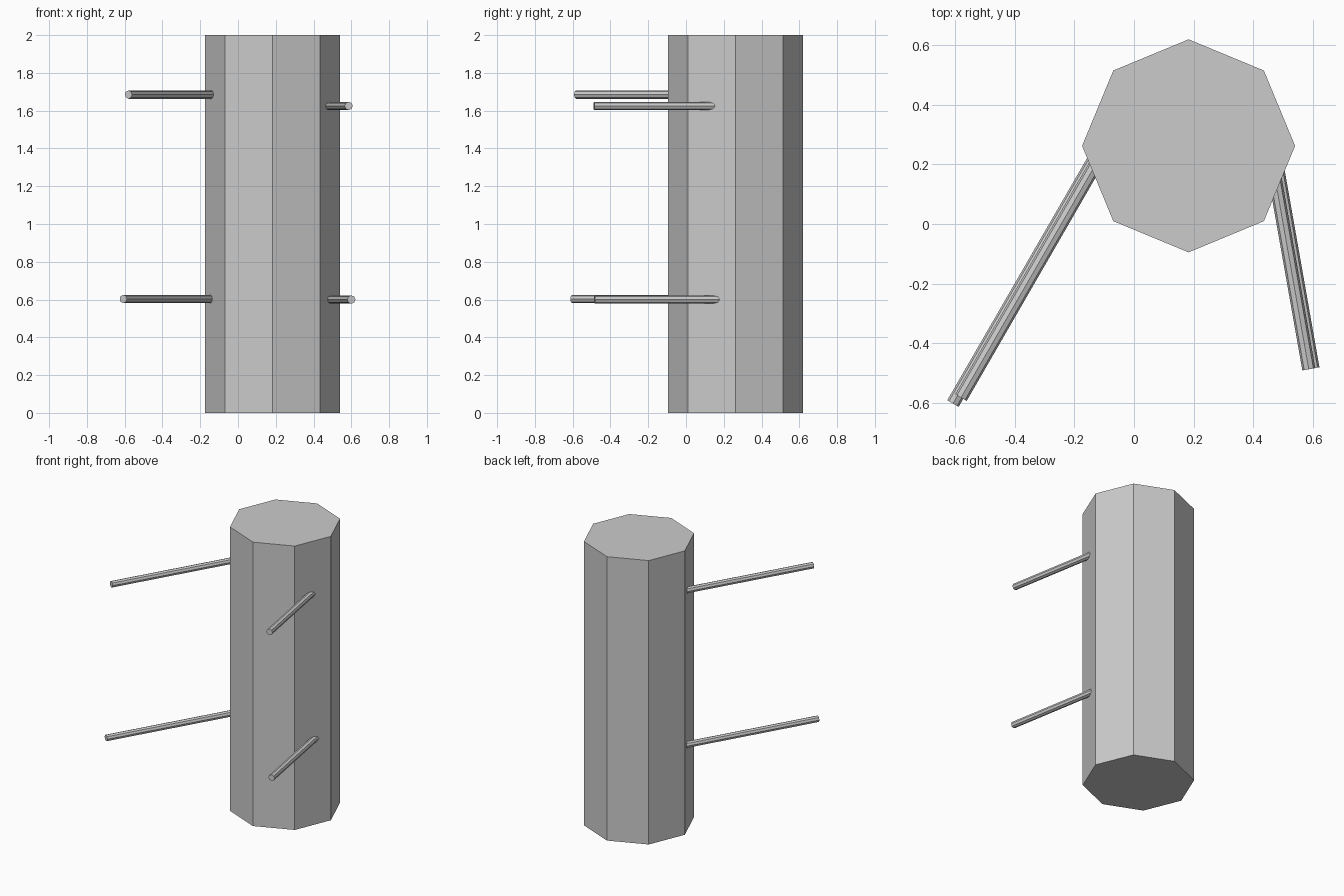
import bpy, math
from mathutils import Vector

cube = bpy.data.objects.get("Cube")
if cube:
    bpy.data.objects.remove(cube, do_unlink=True)

# Single flat grey
grey = bpy.data.materials.new("plain grey")
grey.use_nodes = True
colour = (0.6, 0.6, 0.6, 1.0)
grey.diffuse_color = colour
grey.node_tree.nodes["Principled BSDF"].inputs["Base Color"].default_value = colour


def prism(name, start, end, radius, sides=8):
    """Flat-sided cylinder running from start to end."""
    start, end = Vector(start), Vector(end)
    axis = end - start
    bpy.ops.mesh.primitive_cylinder_add(
        vertices=sides, radius=radius, depth=axis.length,
        location=(start + end) / 2,
        rotation=axis.to_track_quat('Z', 'Y').to_euler())
    obj = bpy.context.object
    obj.name = name
    obj.data.materials.append(grey)
    return obj


# Octagonal column with a corner facing forward
prism("column", (0.183, 0.262, 0), (0.183, 0.262, 2), 0.357)

# Pegs: free end, heading into the column (degrees), length
pegs = [
    ("upper_right_peg", (-0.58, -0.582, 1.685), 60, 0.93),
    ("lower_right_peg", (-0.607, -0.602, 0.603), 60, 0.955),
    ("upper_left_peg", (0.586, -0.487, 1.625), 100, 0.72),
    ("lower_left_peg", (0.60, -0.484, 0.60), 100, 0.72),
]
for name, tip, heading, length in pegs:
    a = math.radians(heading)
    root = Vector(tip) + Vector((math.cos(a), math.sin(a), 0)) * length
    prism(name, tip, root, 0.022)
